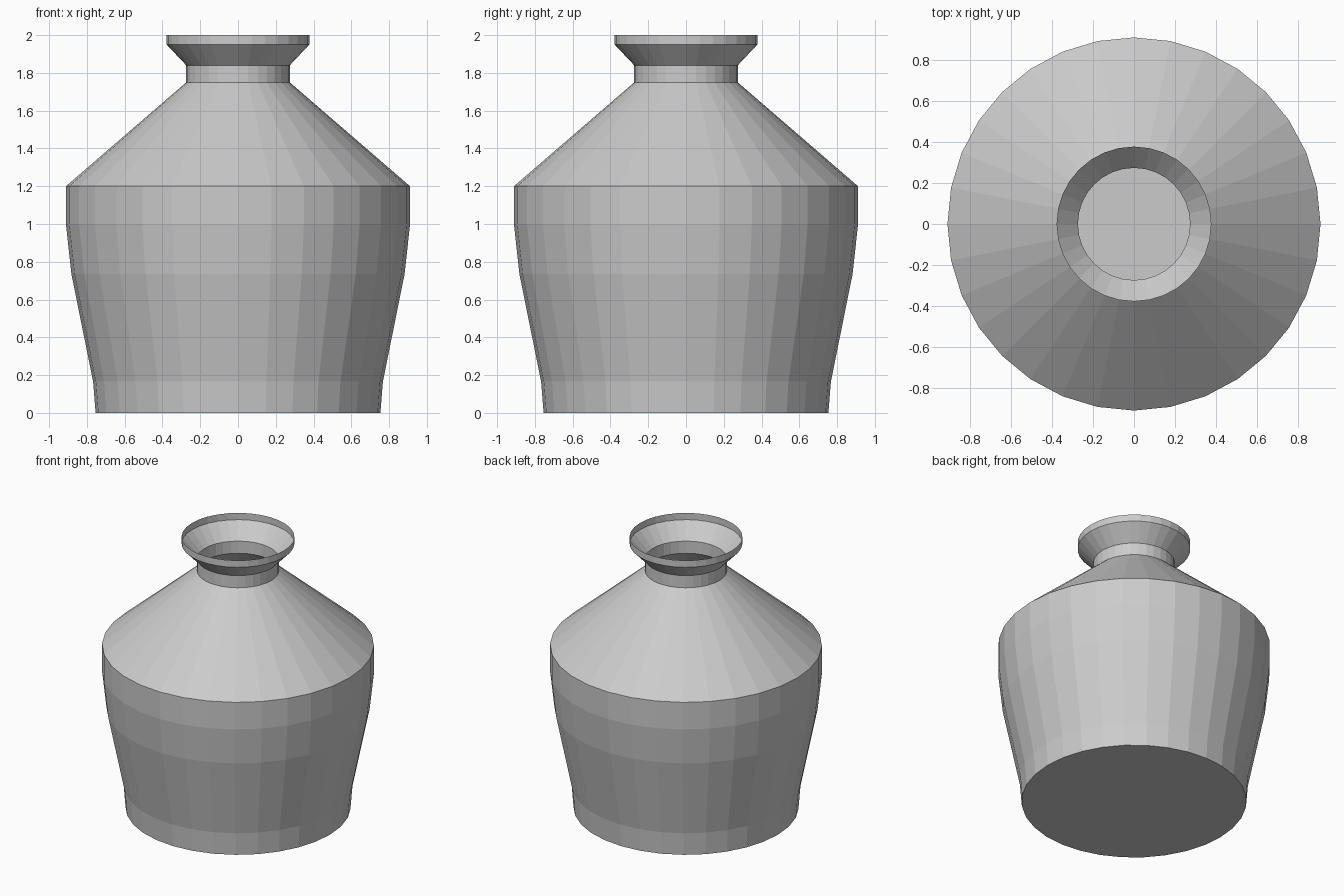
import bpy
import bmesh
from math import cos, sin, tau

if "Cube" in bpy.data.objects:
    bpy.data.objects.remove(bpy.data.objects["Cube"])

SIDES = 32

# Outline of the jar as (radius, height), from base to lip
profile = [
    (0.754, 0.0), (0.767, 0.165),               # foot
    (0.882, 0.735), (0.911, 1.0), (0.911, 1.2),  # belly
    (0.274, 1.75), (0.274, 1.84),               # shoulder and neck
    (0.378, 1.95), (0.378, 2.0),                # flared lip
]

clay = bpy.data.materials.new("plain grey")
clay.use_nodes = True
grey = (0.6, 0.6, 0.6, 1.0)
clay.diffuse_color = grey
clay.node_tree.nodes["Principled BSDF"].inputs["Base Color"].default_value = grey


def lathe(name, outline, material):
    """Turn an outline around z into a thin, open-topped faceted shell."""
    bm = bmesh.new()
    rings = [[bm.verts.new((r * cos(tau * i / SIDES), r * sin(tau * i / SIDES), z))
              for i in range(SIDES)] for r, z in outline]
    for low, high in zip(rings, rings[1:]):
        for i in range(SIDES):
            j = (i + 1) % SIDES
            bm.faces.new((low[i], low[j], high[j], high[i]))
    # Closed base, facing down
    bm.faces.new(rings[0][::-1])
    mesh = bpy.data.meshes.new(name)
    bm.to_mesh(mesh)
    bm.free()
    mesh.materials.append(material)
    obj = bpy.data.objects.new(name, mesh)
    bpy.context.collection.objects.link(obj)
    return obj


lathe("jar", profile, clay)
